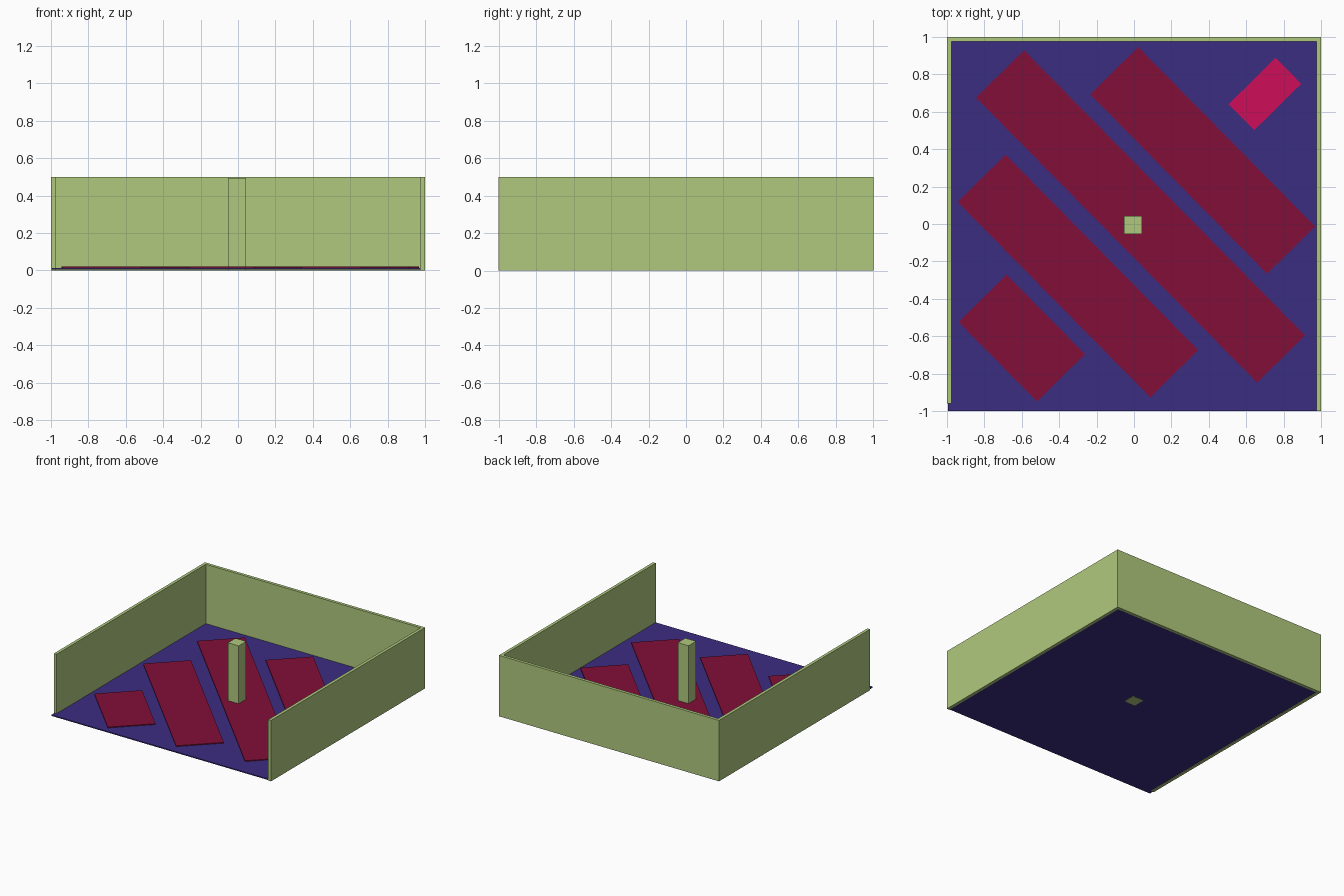
import bpy
from math import radians

cube = bpy.data.objects.get("Cube")
if cube:
    bpy.data.objects.remove(cube, do_unlink=True)


def material(name, rgb):
    """Flat material from an 8-bit display colour."""
    lin = [((c / 255 + 0.055) / 1.055) ** 2.4 for c in rgb]
    mat = bpy.data.materials.new(name)
    mat.use_nodes = True
    mat.diffuse_color = (*lin, 1)
    mat.node_tree.nodes["Principled BSDF"].inputs["Base Color"].default_value = (*lin, 1)
    return mat


green = material("pale green", (176, 201, 126))
purple = material("deep purple", (60, 45, 130))
crimson = material("dark crimson", (130, 14, 56))
pink = material("hot pink", (205, 14, 88))


def box(name, x, y, z, mat, angle=0):
    """Box from (low, high) ranges, turned about its own vertical axis."""
    ranges = (x, y, z)
    bpy.ops.mesh.primitive_cube_add(size=1, location=[sum(r) / 2 for r in ranges])
    obj = bpy.context.object
    obj.name = name
    obj.scale = [r[1] - r[0] for r in ranges]
    bpy.ops.object.transform_apply(location=False, rotation=False, scale=True)
    obj.rotation_euler.z = radians(angle)
    obj.data.materials.append(mat)
    return obj


def plate(name, cx, cy, length, width, mat, angle):
    """Thin slab lying on the floor."""
    box(name, (cx - length / 2, cx + length / 2), (cy - width / 2, cy + width / 2),
        (0.01, 0.02), mat, angle)


# Floor and the three walls, open at the front
box("floor", (-0.995, 0.977), (-1, 0.977), (0.004, 0.013), purple)
box("right_wall", (-1, -0.975), (-0.96, 1), (0, 0.5), green)
box("left_wall", (0.975, 1), (-1, 1), (0, 0.5), green)
box("back_wall", (-0.976, 0.976), (0.975, 1), (0, 0.5), green)

# Central post, reaching through the floor
box("post", (-0.054, 0.044), (-0.054, 0.044), (0, 0.495), green)

# Diagonal floor strips
strips = [(0.035, 0.04, 2.14), (0.367, 0.34, 1.347),
          (-0.3, -0.278, 1.467), (-0.6, -0.61, 0.597)]
for i, (cx, cy, length) in enumerate(strips, 1):
    plate(f"floor_strip_{i}", cx, cy, length, 0.36, crimson, -45.4)

# Small pad in the back corner
plate("corner_pad", 0.7, 0.695, 0.353, 0.195, pink, 44.6)
